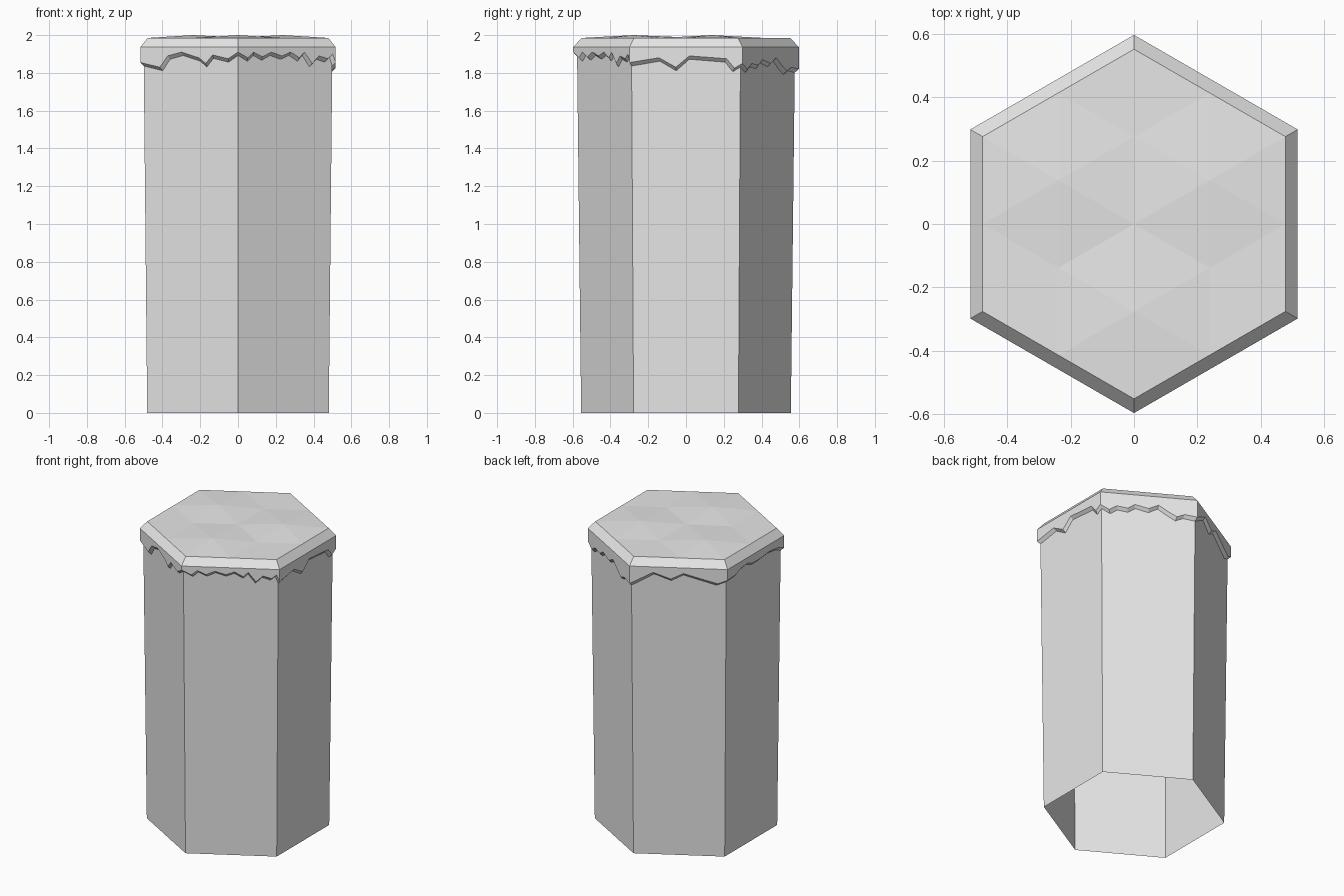
import bpy
import bmesh
import math
from mathutils import Vector

cube = bpy.data.objects.get("Cube")
if cube:
    bpy.data.objects.remove(cube, do_unlink=True)

stone = bpy.data.materials.new("stone_grey")
stone.use_nodes = True
grey = (0.8, 0.8, 0.8, 1)
stone.diffuse_color = grey
stone.node_tree.nodes["Principled BSDF"].inputs["Base Color"].default_value = grey


def corner(side, radius, z):
    """Corner of the hexagon, counted from the front towards +x."""
    angle = math.radians(60 * side - 90)
    return Vector((radius * math.cos(angle), radius * math.sin(angle), z))


def along(side, t, radius, z):
    """Point a fraction t along one side of the hexagon."""
    return corner(side, radius, z).lerp(corner(side + 1, radius, z), t)


def add_object(name, polygons):
    """Build a flat-shaded mesh from lists of points, welding shared corners."""
    bm = bmesh.new()
    for points in polygons:
        bm.faces.new([bm.verts.new(p) for p in points])
    bmesh.ops.remove_doubles(bm, verts=bm.verts, dist=0.0001)
    mesh = bpy.data.meshes.new(name)
    bm.to_mesh(mesh)
    bm.free()
    mesh.materials.append(stone)
    obj = bpy.data.objects.new(name, mesh)
    bpy.context.collection.objects.link(obj)
    return obj


# Tapered column shaft, open underneath
BASE_R, NECK_R, NECK_Z = 0.555, 0.577, 1.93
shaft = []
for s in range(6):
    shaft.append([corner(s, BASE_R, 0), corner(s + 1, BASE_R, 0),
                  corner(s + 1, NECK_R, NECK_Z), corner(s, NECK_R, NECK_Z)])
add_object("column_shaft", shaft)

# Ragged lower edge of the cap: (fraction along side, height) per side
front_right = [(0, 1.9), (.1, 1.87), (.16, 1.9), (.25, 1.875), (.34, 1.9),
               (.45, 1.88), (.54, 1.9), (.63, 1.87), (.68, 1.9), (.76, 1.84),
               (.83, 1.88), (.92, 1.865), (.97, 1.89)]
right = [(0, 1.845), (.26, 1.87), (.41, 1.82), (.53, 1.88), (.86, 1.865), (.93, 1.815)]
back_right = [(0, 1.84), (.09, 1.81), (.17, 1.84), (.28, 1.83), (.36, 1.86),
              (.5, 1.84), (.6, 1.87), (.7, 1.83), (.79, 1.8), (.87, 1.82)]
back_left = [(0, 1.81), (.24, 1.89), (.42, 1.85), (.55, 1.89), (.72, 1.86), (.9, 1.83)]
left = [(0, 1.855), (.15, 1.86), (.21, 1.88), (.36, 1.89), (.45, 1.87),
        (.58, 1.87), (.75, 1.88), (.9, 1.87)]
front_left = [(0, 1.845), (.2, 1.82), (.28, 1.88), (.42, 1.9), (.6, 1.87),
              (.67, 1.84), (.74, 1.885), (.9, 1.865)]
sides = [front_right, right, back_right, back_left, left, front_left]

RIM_R, RIM_Z, TOP_R, TOP_Z = 0.597, 1.937, 0.552, 1.985
LIP = 0.01
skirt, bevel = [], []
for s, jags in enumerate(sides):
    edge = jags + [(1, sides[(s + 1) % 6][0][1])]
    outer = [along(s, t, RIM_R, z + LIP) for t, z in edge]
    inner = [along(s, t, NECK_R - 0.003, z - LIP) for t, z in edge]
    # Upright face of the skirt and its thin underside
    skirt.append(outer + [corner(s + 1, RIM_R, RIM_Z), corner(s, RIM_R, RIM_Z)])
    for i in range(len(edge) - 1):
        skirt.append([inner[i], inner[i + 1], outer[i + 1], outer[i]])
    bevel.append([corner(s, RIM_R, RIM_Z), corner(s + 1, RIM_R, RIM_Z),
                  corner(s + 1, TOP_R, TOP_Z), corner(s, TOP_R, TOP_Z)])
add_object("cap_skirt", skirt)
add_object("cap_bevel", bevel)


# Gently uneven top: every other spoke rises at its midpoint
def spoke(s):
    return corner(s, TOP_R / 2, 2.0 if s % 2 == 0 else TOP_Z)


top = []
centre = Vector((0, 0, 1.988))
for s in range(6):
    a, b = corner(s, TOP_R, TOP_Z), corner(s + 1, TOP_R, TOP_Z)
    p, q, m = spoke(s), spoke(s + 1), (a + b) / 2
    top += [[centre, p, q], [p, a, m], [p, m, q], [q, m, b]]
add_object("cap_top", top)
